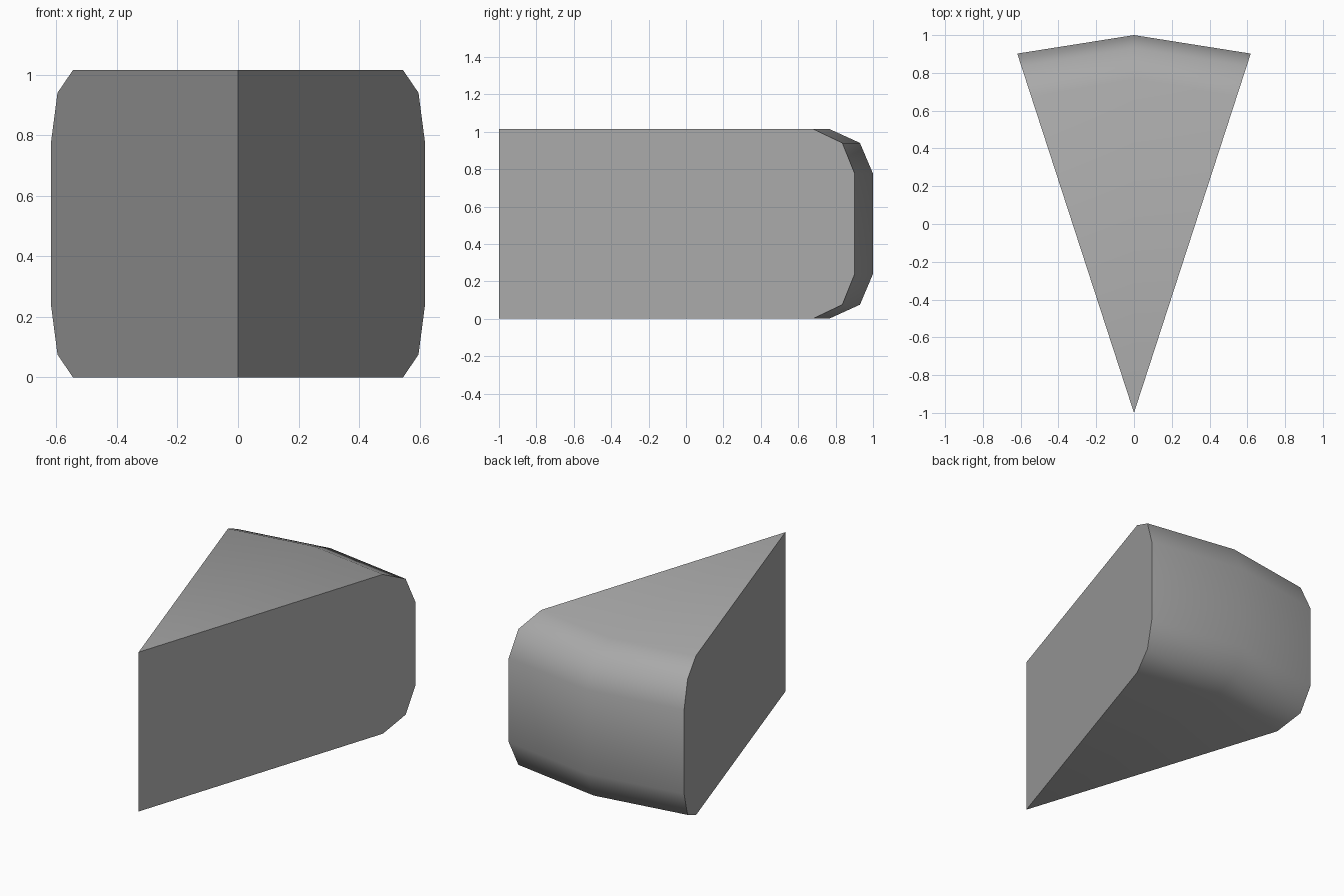
import bpy, bmesh
from math import radians, sin, cos

cube = bpy.data.objects.get("Cube")
if cube:
    bpy.data.objects.remove(cube, do_unlink=True)

# Flat grey material
grey = bpy.data.materials.new("plain_grey")
grey.use_nodes = True
color = (0.4, 0.4, 0.4, 1)
grey.diffuse_color = color
grey.node_tree.nodes["Principled BSDF"].inputs["Base Color"].default_value = color

# Side profile as (radius from the tip edge, height), bottom to top
HEIGHT = 1.015
lower = [(0, 0), (1.765, 0), (1.93, 0.075), (2, 0.24)]
profile = lower + [(r, HEIGHT - z) for r, z in reversed(lower)]

# Sweep the profile around the tip edge in two steps of 18 degrees
bm = bmesh.new()
rings = []
for angle in (-18, 0, 18):
    a = radians(angle)
    rings.append([bm.verts.new((r * sin(a), r * cos(a) - 1, z)) for r, z in profile])
for left, right in zip(rings, rings[1:]):
    for i in range(len(profile) - 1):
        bm.faces.new((left[i], right[i], right[i + 1], left[i + 1]))

# Flat side walls, then merge the shared tip edge
bm.faces.new(rings[0])
bm.faces.new(rings[-1])
bmesh.ops.remove_doubles(bm, verts=bm.verts, dist=0.001)
bmesh.ops.recalc_face_normals(bm, faces=bm.faces)

mesh = bpy.data.meshes.new("wedge")
bm.to_mesh(mesh)
bm.free()
mesh.materials.append(grey)
wedge = bpy.data.objects.new("wedge", mesh)
bpy.context.collection.objects.link(wedge)

# Smooth rounded rim with sharp cut sides
bpy.context.view_layer.objects.active = wedge
wedge.select_set(True)
bpy.ops.object.shade_smooth_by_angle(angle=radians(60))
